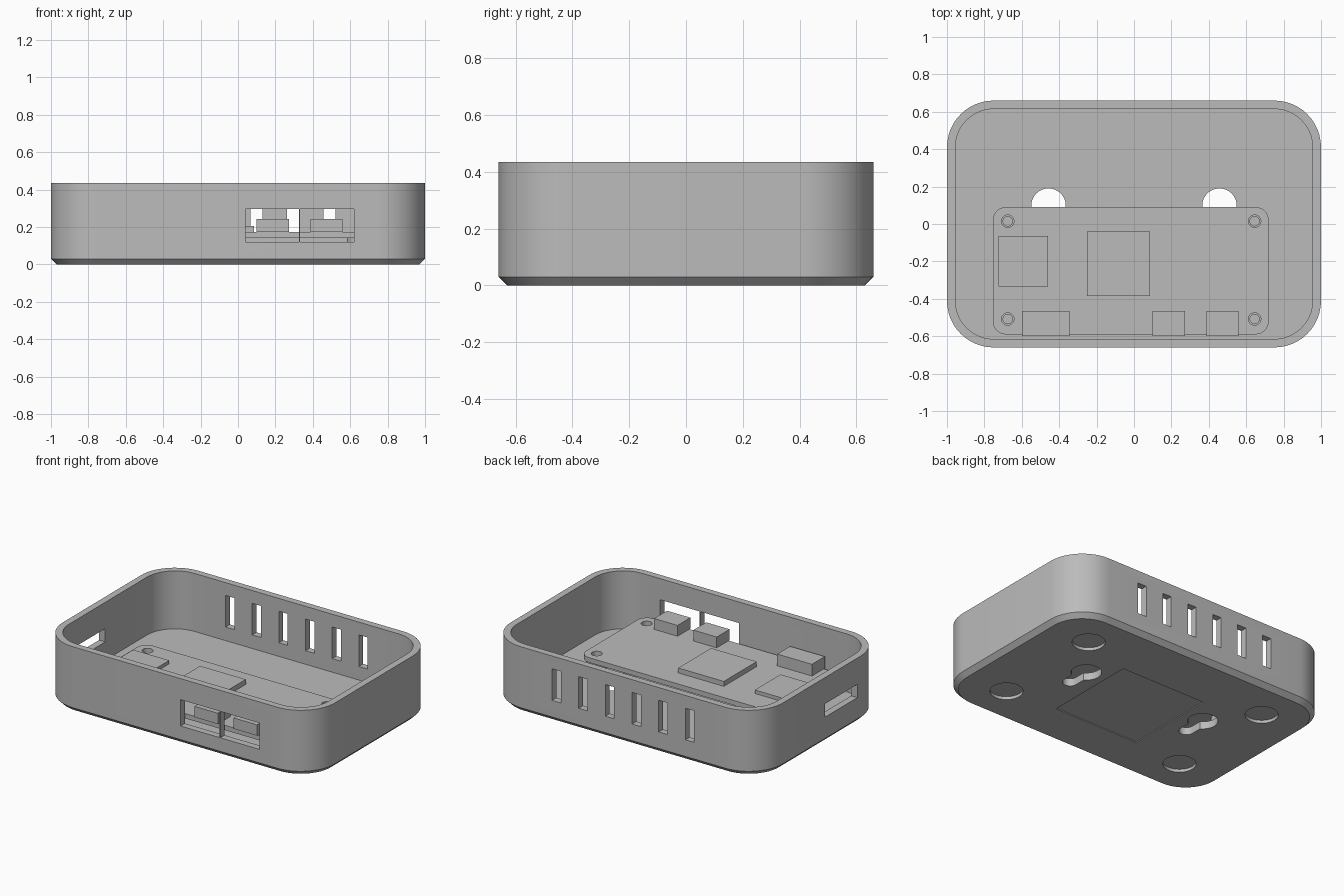
import bpy, bmesh, math
from mathutils import Vector

cube = bpy.data.objects.get("Cube")
if cube:
    bpy.data.objects.remove(cube, do_unlink=True)

grey = bpy.data.materials.new("plain grey")
grey.use_nodes = True
grey.diffuse_color = (0.5, 0.5, 0.5, 1)
grey.node_tree.nodes["Principled BSDF"].inputs["Base Color"].default_value = (0.5, 0.5, 0.5, 1)


def rounded(cx, cy, hx, hy, r, steps=12):
    """Outline of a rounded rectangle; hx = hy = r gives a circle."""
    points = []
    for quarter, (sx, sy) in enumerate([(1, 1), (-1, 1), (-1, -1), (1, -1)]):
        last = steps if hx == r or hy == r else steps + 1
        for i in range(last):
            a = math.radians(90) * (quarter + i / steps)
            points.append((cx + sx * (hx - r) + r * math.cos(a),
                           cy + sy * (hy - r) + r * math.sin(a)))
    return points


def loft(name, layers):
    """Closed solid through matching outlines, given as (outline, z)."""
    bm = bmesh.new()
    rings = [[bm.verts.new((x, y, z)) for x, y in pts] for pts, z in layers]
    bm.faces.new(rings[0][::-1])
    bm.faces.new(rings[-1])
    n = len(rings[0])
    for low, high in zip(rings, rings[1:]):
        for i in range(n):
            j = (i + 1) % n
            bm.faces.new((low[i], low[j], high[j], high[i]))
    bmesh.ops.remove_doubles(bm, verts=bm.verts, dist=1e-5)
    mesh = bpy.data.meshes.new(name)
    bm.to_mesh(mesh)
    bm.free()
    mesh.materials.append(grey)
    ob = bpy.data.objects.new(name, mesh)
    bpy.context.collection.objects.link(ob)
    return ob


def cylinder(name, x, y, r, z0, z1):
    outline = rounded(x, y, r, r, r)
    return loft(name, [(outline, z0), (outline, z1)])


def box(name, x0, x1, y0, y1, z0, z1):
    outline = [(x0, y0), (x1, y0), (x1, y1), (x0, y1)]
    return loft(name, [(outline, z0), (outline, z1)])


def cut(ob, cutters):
    """Subtract the cutters, bake the result and drop the cutters."""
    for c in cutters:
        c.hide_render = True
        mod = ob.modifiers.new("cut", 'BOOLEAN')
        mod.operation, mod.solver, mod.object = 'DIFFERENCE', 'EXACT', c
    graph = bpy.context.evaluated_depsgraph_get()
    mesh = bpy.data.meshes.new_from_object(ob.evaluated_get(graph))
    ob.modifiers.clear()
    ob.data = mesh
    for c in cutters:
        bpy.data.objects.remove(c, do_unlink=True)


# Case shell with a chamfered bottom edge
HX, HY, TOP, WALL, FLOOR = 1.0, 0.66, 0.435, 0.045, 0.05
outer = rounded(0, 0, HX, HY, 0.25)
case = loft("case", [(rounded(0, 0, HX - 0.03, HY - 0.03, 0.22), 0), (outer, 0.03), (outer, TOP)])
inner = rounded(0, 0, HX - WALL, HY - WALL, 0.205)
cutters = [loft("cavity", [(inner, FLOOR), (inner, TOP + 0.1)])]

# Vent slots in the back wall
for i in range(6):
    x = (i - 2.5) * 0.196
    cutters.append(box("vent_slot", x - 0.0325, x + 0.0325, 0.55, 0.75, 0.14, 0.35))

# Twin port openings in the front and card opening in the side
for x0, x1 in [(0.04, 0.325), (0.332, 0.62)]:
    cutters.append(box("port_opening", x0, x1, -0.75, -0.608, 0.12, 0.295))
cutters.append(box("card_opening", -1.1, -0.9, -0.37, -0.03, 0.172, 0.26))

# Underside: keyholes, foot recesses and label recess
for s in (-1, 1):
    x = s * 0.457
    cutters.append(cylinder("keyhole", x, 0.098, 0.092, -0.1, 0.1))
    slot = rounded(x, 0, 0.046, 0.1, 0.046)
    cutters.append(loft("keyhole_slot", [(slot, -0.1), (slot, 0.1)]))
    for t in (-1, 1):
        cutters.append(cylinder("foot_recess", s * 0.68, t * 0.385, 0.1, -0.1, 0.02))
cutters.append(box("label_recess", -0.315, 0.315, -0.355, 0.275, -0.1, 0.006))
cut(case, cutters)

# Circuit board on four hollow standoffs
outline = rounded(-0.0175, -0.25, 0.7375, 0.34, 0.07)
board = loft("circuit_board", [(outline, 0.14), (outline, 0.172)])
parts = [case, board]
holes = []
for x in (-0.675, 0.645):
    for y in (-0.508, 0.015):
        holes.append(cylinder("board_hole", x, y, 0.033, 0.1, 0.25))
        post = cylinder("standoff", x, y, 0.062, FLOOR, 0.14)
        cut(post, [cylinder("pilot_hole", x, y, 0.025, FLOOR + 0.01, 0.25)])
        parts.append(post)
cut(board, holes)

# Components on the board
for name, x0, x1, y0, y1, top in [
        ("processor", -0.25, 0.085, -0.385, -0.04, 0.205),
        ("card_socket", -0.725, -0.46, -0.335, -0.065, 0.195),
        ("video_port", -0.6, -0.345, -0.6, -0.465, 0.25),
        ("data_port", 0.1, 0.272, -0.6, -0.465, 0.244),
        ("power_port", 0.388, 0.56, -0.6, -0.465, 0.244)]:
    parts.append(box(name, x0, x1, y0, y1, 0.172, top))

# Smooth the curved walls, keep edges sharp
bpy.ops.object.select_all(action='DESELECT')
for ob in parts:
    ob.select_set(True)
bpy.context.view_layer.objects.active = case
bpy.ops.object.shade_smooth_by_angle(angle=math.radians(30))
